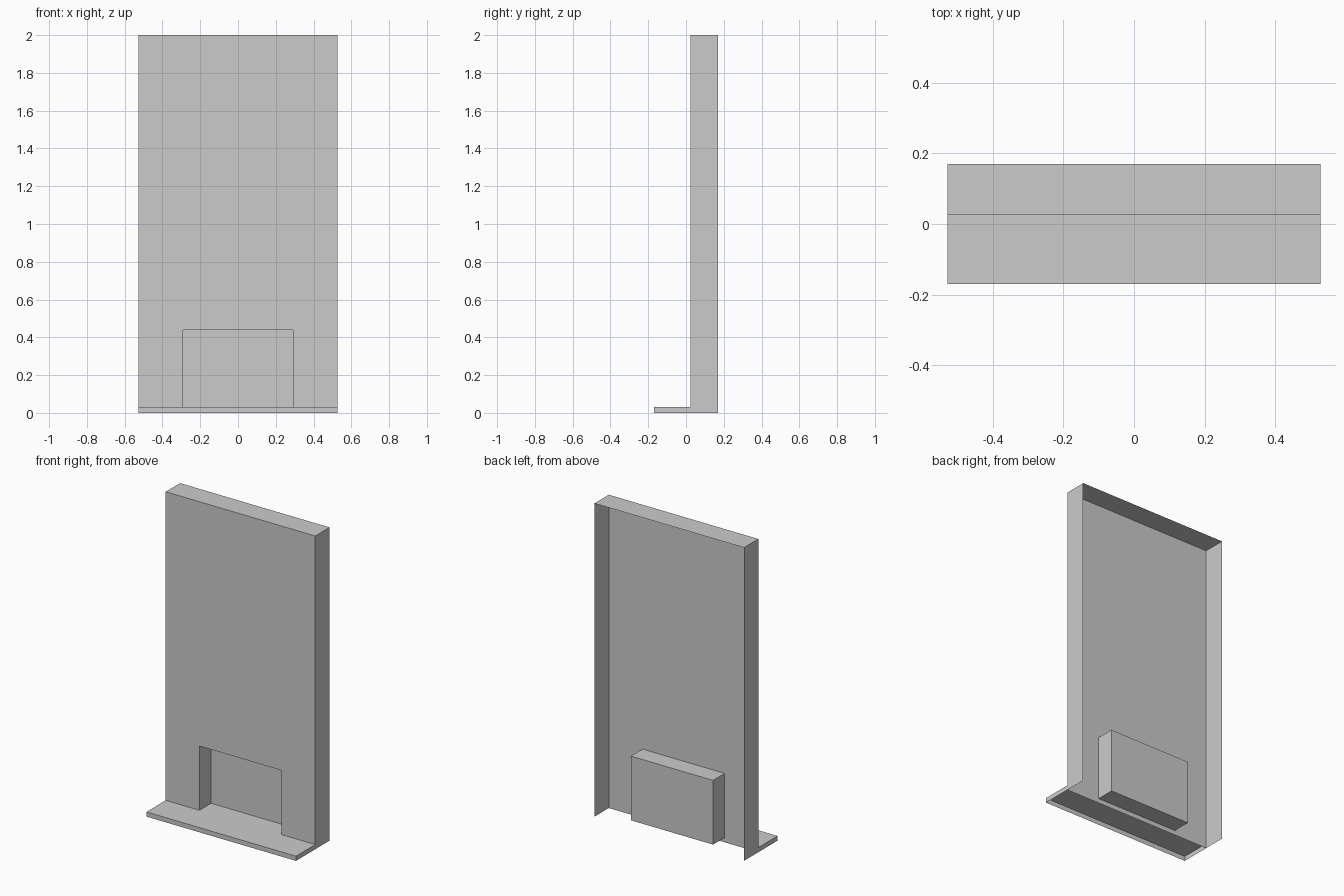
import bpy, bmesh

if "Cube" in bpy.data.objects:
    bpy.data.objects.remove(bpy.data.objects["Cube"])

W, YF, YB, H = 0.528, 0.025, 0.169, 2.0    # half width, face plane, rear edge, height
NW, NT, NY = 0.29, 0.44, 0.142             # niche half width, top, back plane
HZ, HY = 0.03, -0.169                      # hearth top, hearth front


def make(name, bm):
    bmesh.ops.remove_doubles(bm, verts=bm.verts, dist=1e-5)
    mesh = bpy.data.meshes.new(name)
    bm.to_mesh(mesh)
    bm.free()
    obj = bpy.data.objects.new(name, mesh)
    bpy.context.collection.objects.link(obj)
    return obj


def shell(name, lo, hi, open_sides):
    """Thin-walled box with the named sides left open, e.g. '+y'."""
    bm = bmesh.new()
    bmesh.ops.create_cube(bm, size=1)
    for v in bm.verts:
        v.co = [(a + b) / 2 + c * (b - a) for a, b, c in zip(lo, hi, v.co)]
    bm.normal_update()
    doomed = []
    for f in bm.faces:
        axis = max(range(3), key=lambda i: abs(f.normal[i]))
        side = ('+' if f.normal[axis] > 0 else '-') + 'xyz'[axis]
        if side in open_sides:
            doomed.append(f)
    bmesh.ops.delete(bm, geom=doomed, context='FACES')
    return make(name, bm)


# Face panel with the niche opening
bm = bmesh.new()
for x0, x1, z0, z1 in ((-W, -NW, HZ, NT), (NW, W, HZ, NT),
                       (-W, -NW, NT, H), (-NW, NW, NT, H), (NW, W, NT, H)):
    bm.faces.new([bm.verts.new((x, YF, z))
                  for x, z in ((x0, z0), (x1, z0), (x1, z1), (x0, z1))])
bmesh.ops.remove_doubles(bm, verts=bm.verts, dist=1e-5)
bmesh.ops.dissolve_limit(bm, angle_limit=0.01, verts=bm.verts, edges=bm.edges)
make("face_panel", bm)

# Side and top returns, open at the face, rear and bottom
shell("side_and_top_returns", (-W, YF, 0), (W, YB, H), ('-y', '+y', '-z'))

# Firebox niche, open to the front; normals turned inward
niche = shell("firebox_niche", (-NW, YF, HZ), (NW, NY, NT), ('-y',))
niche.data.flip_normals()

# Hearth slab, hollow underneath
shell("hearth", (-W, HY, 0), (W, YF, HZ), ('-z',))
